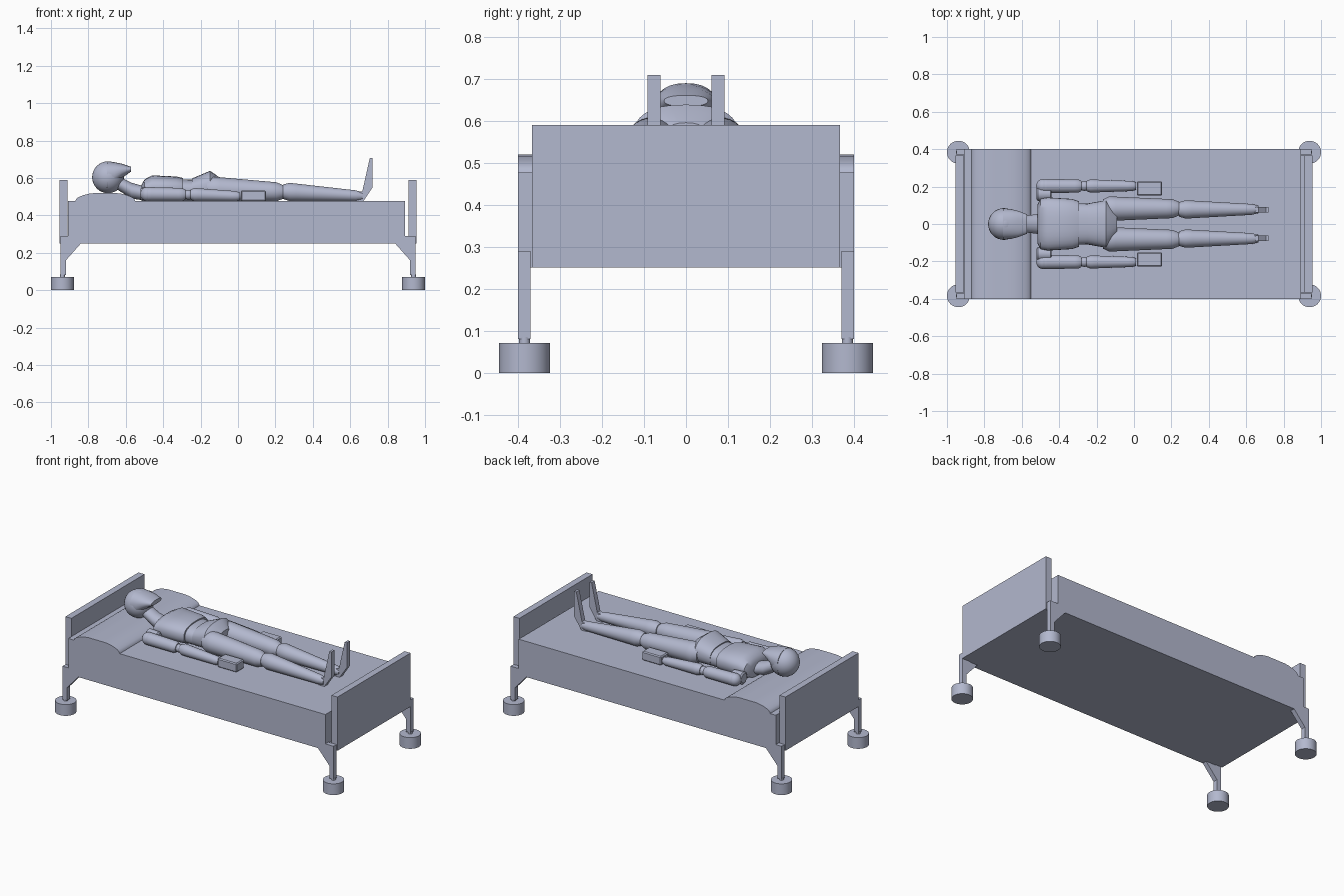
import bpy, bmesh, math

cube = bpy.data.objects.get("Cube")
if cube:
    bpy.data.objects.remove(cube, do_unlink=True)

material = bpy.data.materials.new("pale blue grey")
material.use_nodes = True
color = (0.45, 0.48, 0.62, 1)
material.diffuse_color = color
material.node_tree.nodes["Principled BSDF"].inputs["Base Color"].default_value = color

# Shared levels: top of the mattress, underside of the frame, half width of the bed
BED_TOP = 0.476
FRAME_LOW = 0.25
BED_SIDE = 0.4
SIDES = ("right", -1), ("left", 1)
ENDS = ("head", -1), ("foot", 1)


def finish(name, bm, smooth=False):
    bmesh.ops.recalc_face_normals(bm, faces=bm.faces)
    mesh = bpy.data.meshes.new(name)
    bm.to_mesh(mesh)
    bm.free()
    mesh.materials.append(material)
    obj = bpy.data.objects.new(name, mesh)
    bpy.context.collection.objects.link(obj)
    if smooth:
        bpy.ops.object.select_all(action='DESELECT')
        obj.select_set(True)
        bpy.context.view_layer.objects.active = obj
        bpy.ops.object.shade_smooth_by_angle(angle=math.radians(35))
    return obj


def prism(name, profile, y_start, y_end, smooth=False):
    """Extrude a side profile across the bed."""
    bm = bmesh.new()
    face = bm.faces.new([bm.verts.new((x, y_start, z)) for x, z in profile])
    extruded = bmesh.ops.extrude_face_region(bm, geom=[face])["geom"]
    verts = [item for item in extruded if isinstance(item, bmesh.types.BMVert)]
    bmesh.ops.translate(bm, verts=verts, vec=(0, y_end - y_start, 0))
    return finish(name, bm, smooth)


def box(name, x_start, x_end, y_start, y_end, low, high):
    corners = [(x_start, low), (x_end, low), (x_end, high), (x_start, high)]
    return prism(name, corners, y_start, y_end)


def loft(name, stations, y=0, power=1, sides=32):
    """Skin rounded sections, each given as x, half width, bottom and top."""
    bm = bmesh.new()
    rings = []
    for x, half, low, high in stations:
        ring = []
        for step in range(sides):
            angle = math.tau * step / sides
            across, up = [math.copysign(abs(value) ** power, value)
                          for value in (math.cos(angle), math.sin(angle))]
            height = (low + high + (high - low) * up) / 2
            ring.append(bm.verts.new((x, y + half * across, height)))
        rings.append(ring)
    for near, far in zip(rings, rings[1:]):
        for i in range(sides):
            j = (i + 1) % sides
            bm.faces.new((near[i], near[j], far[j], far[i]))
    bm.faces.new(rings[0])
    bm.faces.new(rings[-1])
    return finish(name, bm, True)


def trunk(name, stations):
    """Loft a body section that lies on the mattress."""
    return loft(name, [(x, half, BED_TOP, top) for x, half, top in stations], power=0.8)


def limb(name, x_start, x_end, y, r_start, r_end, steps=12):
    """Tapered limb with softened ends, lying on the mattress."""
    stations = []
    for step in range(steps + 1):
        t = step / steps
        radius = r_start + (r_end - r_start) * t
        end = radius * min(1, 0.75 + 3 * min(t, 1 - t))
        middle = BED_TOP + radius
        stations.append((x_start + (x_end - x_start) * t, end, middle - end, middle + end))
    return loft(name, stations, y)


def cylinder(name, x, y, low, high, radius):
    bm = bmesh.new()
    bmesh.ops.create_cone(bm, cap_ends=True, segments=32, radius1=radius,
                          radius2=radius, depth=high - low)
    bmesh.ops.translate(bm, verts=bm.verts, vec=(x, y, (low + high) / 2))
    return finish(name, bm, True)


def ball(name, x, y, z, radius):
    bm = bmesh.new()
    bmesh.ops.create_uvsphere(bm, u_segments=32, v_segments=16, radius=radius)
    bmesh.ops.translate(bm, verts=bm.verts, vec=(x, y, z))
    return finish(name, bm, True)


# Mattress and the pillow swelling out of its head end
box("mattress", -0.91, 0.893, -BED_SIDE, BED_SIDE, FRAME_LOW, BED_TOP)
pillow = []
for step in range(17):
    angle = math.pi * step / 16
    swell = min(1, 1.1 * math.sin(angle))
    pillow.append((-0.71 - 0.16 * math.cos(angle), BED_TOP + 0.043 * swell))
prism("pillow", pillow, -BED_SIDE, BED_SIDE, True)

# Frame, end boards, bracketed legs and round casters
board_side = 0.366
box("bed_base", -0.95, 0.95, -board_side, board_side, FRAME_LOW, 0.285)
leg = [(0.84, FRAME_LOW), (0.92, 0.16), (0.92, 0.08), (0.95, 0.08), (0.95, 0.29), (0.88, 0.29)]
for end, sx in ENDS:
    box(end + "_board", sx * 0.912, sx * 0.954, -board_side, board_side, FRAME_LOW, 0.59)
    for side, sy in SIDES:
        corner = f"{end}_{side}"
        prism("leg_" + corner, [(x * sx, z) for x, z in leg], sy * 0.37, sy * BED_SIDE)
        caster = sx * 0.939, sy * 0.384
        cylinder("caster_stem_" + corner, *caster, 0.06, 0.085, 0.013)
        cylinder("caster_" + corner, *caster, 0, 0.071, 0.061)

# Head with a projecting face, and neck sloping down to the chest
ball("head", -0.695, 0, 0.604, 0.085)
loft("face", [(-0.7, 0.084, 0.525, 0.689), (-0.66, 0.08, 0.56, 0.684),
              (-0.62, 0.07, 0.6, 0.676), (-0.572, 0.052, 0.634, 0.66)], power=0.85)
loft("neck", [(-0.68, 0.045, 0.56, 0.63), (-0.57, 0.046, 0.49, 0.575),
              (-0.5, 0.055, 0.48, 0.555)])

# Trunk
trunk("chest", [(-0.515, 0.105, 0.565), (-0.5, 0.135, 0.592), (-0.46, 0.142, 0.614),
                (-0.33, 0.134, 0.608), (-0.295, 0.122, 0.6)])
trunk("abdomen", [(-0.34, 0.112, 0.594), (-0.19, 0.106, 0.59)])
trunk("pelvis", [(-0.245, 0.11, 0.598), (-0.15, 0.127, 0.638),
                 (-0.125, 0.11, 0.622), (-0.09, 0.06, 0.595)])

# Arms, legs and upright feet
foot = [(0.63, BED_TOP), (0.67, BED_TOP), (0.72, 0.55), (0.72, 0.708), (0.705, 0.708),
        (0.665, 0.53), (0.63, 0.52)]
for side, s in SIDES:
    arm_y = s * 0.203
    ball("shoulder_" + side, -0.485, arm_y, 0.514, 0.038)
    limb("shoulder_link_" + side, -0.52, -0.44, s * 0.16, 0.038, 0.036)
    limb("upper_arm_" + side, -0.5, -0.28, arm_y, 0.038, 0.035)
    ball("elbow_" + side, -0.265, arm_y, 0.511, 0.026)
    limb("forearm_" + side, -0.255, 0.012, arm_y, 0.036, 0.026)
    hand = box("hand_" + side, 0.015, 0.15, s * 0.152, s * 0.228, BED_TOP, 0.533)
    bevel = hand.modifiers.new("cut_corners", 'BEVEL')
    bevel.width = 0.006
    bevel.segments = 1
    leg_y = s * 0.078
    limb("thigh_" + side, -0.165, 0.24, s * 0.082, 0.067, 0.049)
    ball("knee_" + side, 0.25, leg_y, 0.53, 0.033)
    limb("shin_" + side, 0.24, 0.665, leg_y, 0.051, 0.027)
    prism("foot_" + side, foot, s * 0.061, s * 0.092)
